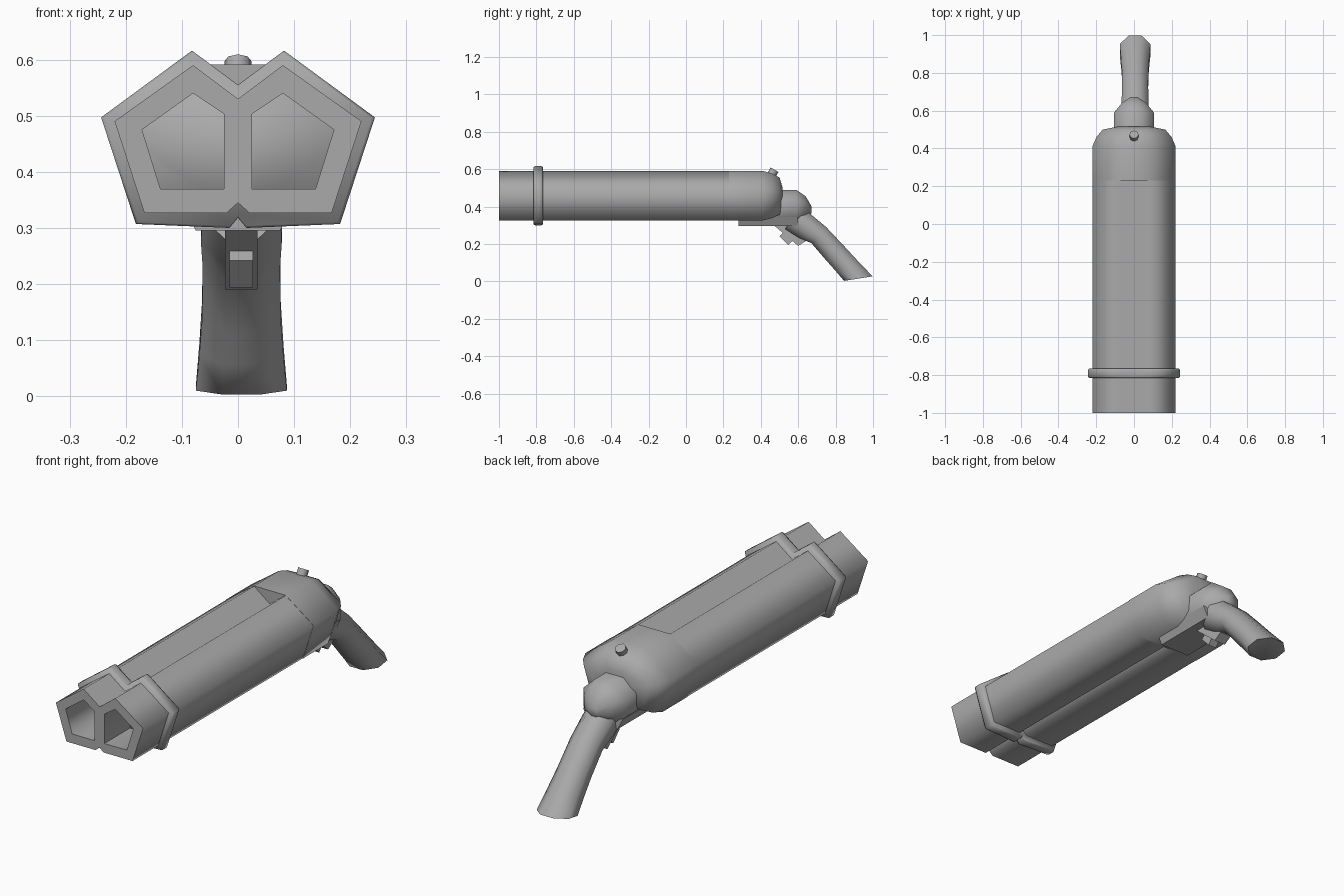
import bpy, bmesh, math
from mathutils import Vector, Matrix

cube = bpy.data.objects.get("Cube")
if cube:
    bpy.data.objects.remove(cube, do_unlink=True)

# One grey metal for the whole model
GREY = (0.4, 0.4, 0.4, 1.0)
metal = bpy.data.materials.new("grey metal")
metal.use_nodes = True
metal.diffuse_color = GREY
metal.node_tree.nodes["Principled BSDF"].inputs["Base Color"].default_value = GREY


def make(name, bm):
    bmesh.ops.recalc_face_normals(bm, faces=bm.faces)
    mesh = bpy.data.meshes.new(name)
    bm.to_mesh(mesh)
    bm.free()
    mesh.materials.append(metal)
    obj = bpy.data.objects.new(name, mesh)
    bpy.context.collection.objects.link(obj)
    return obj


def activate(obj):
    bpy.ops.object.select_all(action='DESELECT')
    obj.select_set(True)
    bpy.context.view_layer.objects.active = obj


def smooth(obj, degrees):
    activate(obj)
    bpy.ops.object.shade_smooth_by_angle(angle=math.radians(degrees))


def loft(name, rings, degrees=80):
    """Skin a list of equal rings of points and close both ends."""
    bm = bmesh.new()
    loops = [[bm.verts.new(p) for p in ring] for ring in rings]
    n = len(loops[0])
    for a, b in zip(loops, loops[1:]):
        for i in range(n):
            j = (i + 1) % n
            bm.faces.new((a[i], a[j], b[j], b[i]))
    bm.faces.new(loops[0])
    bm.faces.new(loops[-1])
    obj = make(name, bm)
    smooth(obj, degrees)
    return obj


def section(outline, y, scale=1.0, mid=0.45):
    return [(x * scale, y, mid + (z - mid) * scale) for x, z in outline]


def mirrored(half):
    """Complete an outline whose first and last points may lie on x = 0."""
    return half + [(-x, z) for x, z in reversed(half) if x > 0]


def octagon(center, across, up):
    r = 1 / math.cos(math.pi / 8)
    angles = [(i + 0.5) * math.pi / 4 for i in range(8)]
    return [Vector(center) + r * (Vector(across) * math.cos(a) + Vector(up) * math.sin(a))
            for a in angles]


# Twin barrels with five-sided bores
barrel_outline = mirrored([(0, 0.53), (0.08, 0.59), (0.22, 0.49),
                           (0.167, 0.327), (0.02, 0.327), (0, 0.345)])
barrels = loft("barrels", [section(barrel_outline, y) for y in (-1, 0.3)])
bore = [(0.025, 0.503), (0.08, 0.54), (0.171, 0.475), (0.138, 0.369), (0.025, 0.369)]
for side in (1, -1):
    outline = [(side * x, z) for x, z in bore]
    cutter = loft("bore_cutter", [section(outline, y) for y in (-1.1, 0.2)])
    cutter.hide_render = True
    cut = barrels.modifiers.new("bore", 'BOOLEAN')
    cut.operation = 'DIFFERENCE'
    cut.solver = 'EXACT'
    cut.object = cutter
    activate(barrels)
    bpy.ops.object.modifier_apply(modifier=cut.name)
    bpy.data.objects.remove(cutter, do_unlink=True)
smooth(barrels, 80)

# Band around the muzzle end
band_outline = mirrored([(0, 0.555), (0.082, 0.616), (0.244, 0.497),
                         (0.182, 0.307), (0.015, 0.3), (0, 0.318)])
loft("barrel_band", [section(band_outline, -0.815, 0.975), section(band_outline, -0.807),
                     section(band_outline, -0.773), section(band_outline, -0.765, 0.975)])

# Receiver with a filled top and a rounded rear
receiver_outline = mirrored([(0.08, 0.591), (0.221, 0.491), (0.168, 0.326)])
loft("receiver", [section(receiver_outline, y, s) for y, s in
                  ((0.23, 1), (0.41, 1), (0.46, 0.9), (0.5, 0.75), (0.515, 0.4))])

# Plate under the receiver
plate_outline = mirrored([(0.1, 0.345), (0.075, 0.295)])
loft("trigger_plate", [section(plate_outline, y) for y in (0.28, 0.6)], 30)

# Housing behind the receiver
housing = [(0.46, 0.105, 0.295, 0.49), (0.59, 0.105, 0.295, 0.49),
           (0.64, 0.065, 0.33, 0.455), (0.672, 0.02, 0.365, 0.4)]
loft("rear_housing", [octagon((0, y, (lo + hi) / 2), (w, 0, 0), (0, 0, (hi - lo) / 2))
                      for y, w, lo, hi in housing])

# Curved grip: back edge, front edge (y, z) and half width of each section
grip = [((0.61, 0.41), (0.53, 0.28), 0.07),
        ((0.66, 0.365), (0.60, 0.235), 0.072),
        ((0.75, 0.29), (0.67, 0.205), 0.069),
        ((0.84, 0.195), (0.75, 0.112), 0.07),
        ((0.92, 0.108), (0.80, 0.056), 0.075),
        ((0.998, 0.027), (0.845, 0.003), 0.081)]
rings = []
for back, front, width in grip:
    b, f = Vector((0.006, *back)), Vector((0.006, *front))
    rings.append(octagon((b + f) / 2, (width, 0, 0), (b - f) / 2))
loft("grip", rings, 60)

# Trigger guard block and trigger
guard = [(0.47, 0.3), (0.6, 0.19), (0.64, 0.215), (0.66, 0.3)]
loft("trigger_block", [[(x, y, z) for y, z in guard] for x in (-0.023, 0.035)], 30)
trigger = [(0.5, 0.242), (0.547, 0.194), (0.572, 0.222), (0.528, 0.268)]
loft("trigger", [[(x, y, z) for y, z in trigger] for x in (-0.015, 0.027)], 30)

# Tilted knob on top of the receiver
bm = bmesh.new()
place = Matrix.Translation((0, 0.456, 0.567)) @ Matrix.Rotation(math.radians(-30), 4, 'X')
bmesh.ops.create_cone(bm, cap_ends=True, segments=8, radius1=0.024, radius2=0.024,
                      depth=0.07, matrix=place)
smooth(make("top_knob", bm), 60)
